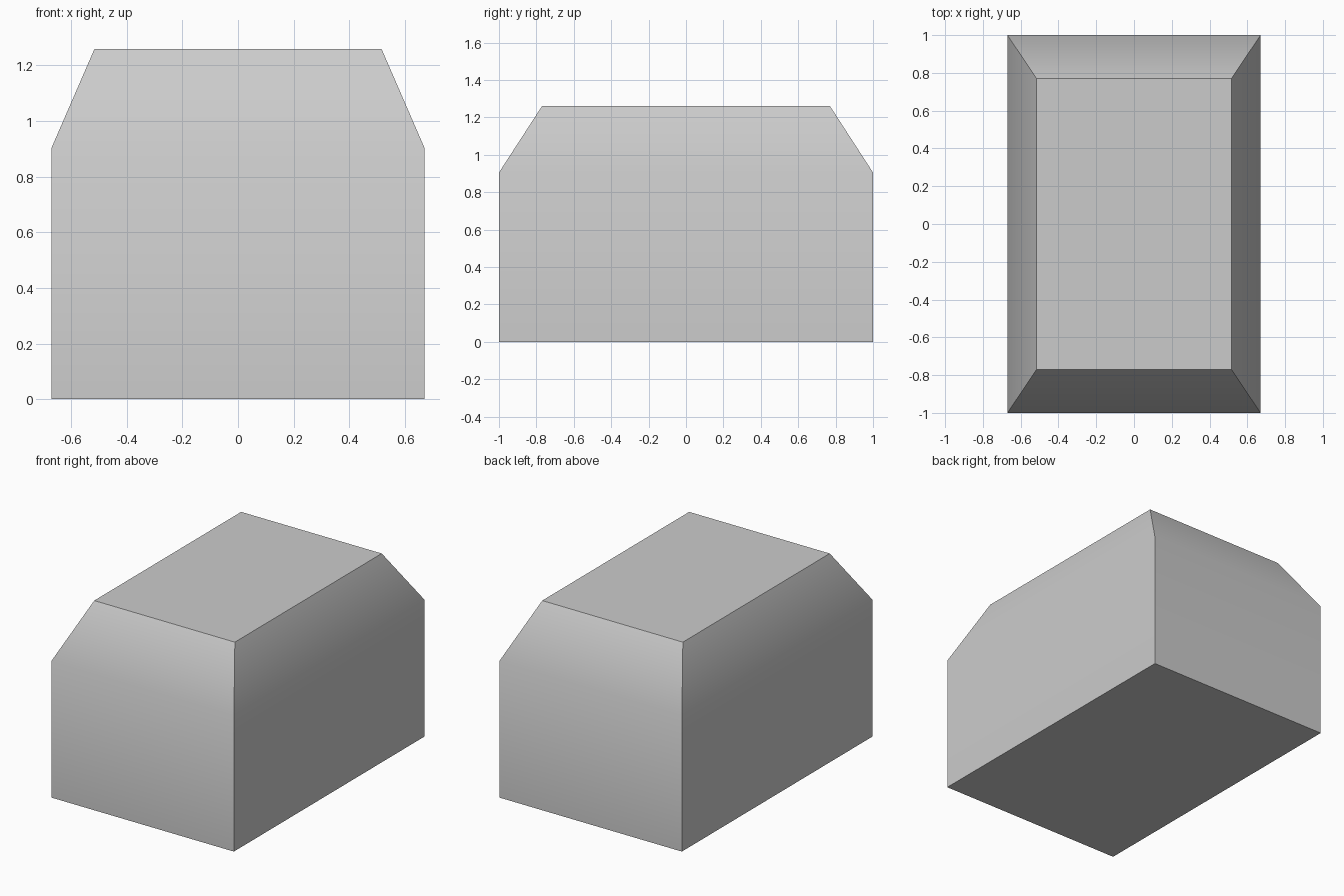
import bpy, bmesh, math

if "Cube" in bpy.data.objects:
    bpy.data.objects.remove(bpy.data.objects["Cube"])

HALF_X, HALF_Y = 0.67, 1.0
# (height, scale of the footprint) from the base to the top
LEVELS = [(0.0, 1.0), (0.905, 1.0), (1.26, 0.77)]

bm = bmesh.new()


def ring(z, s):
    corners = [(-1, -1), (1, -1), (1, 1), (-1, 1)]
    return [bm.verts.new((x * HALF_X * s, y * HALF_Y * s, z)) for x, y in corners]


# Straight walls and sloping shoulders
rings = [ring(z, s) for z, s in LEVELS]
for low, high in zip(rings, rings[1:]):
    for i in range(4):
        j = (i + 1) % 4
        bm.faces.new((low[i], low[j], high[j], high[i]))

# Flat base and top
bm.faces.new(rings[0][::-1])
bm.faces.new(rings[-1])
bm.normal_update()

mesh = bpy.data.meshes.new("tapered_block")
bm.to_mesh(mesh)
bm.free()
block = bpy.data.objects.new("tapered_block", mesh)
bpy.context.collection.objects.link(block)

# Soft shading across the shoulder line, other edges stay sharp
bpy.context.view_layer.objects.active = block
block.select_set(True)
bpy.ops.object.shade_smooth_by_angle(angle=math.radians(40))
